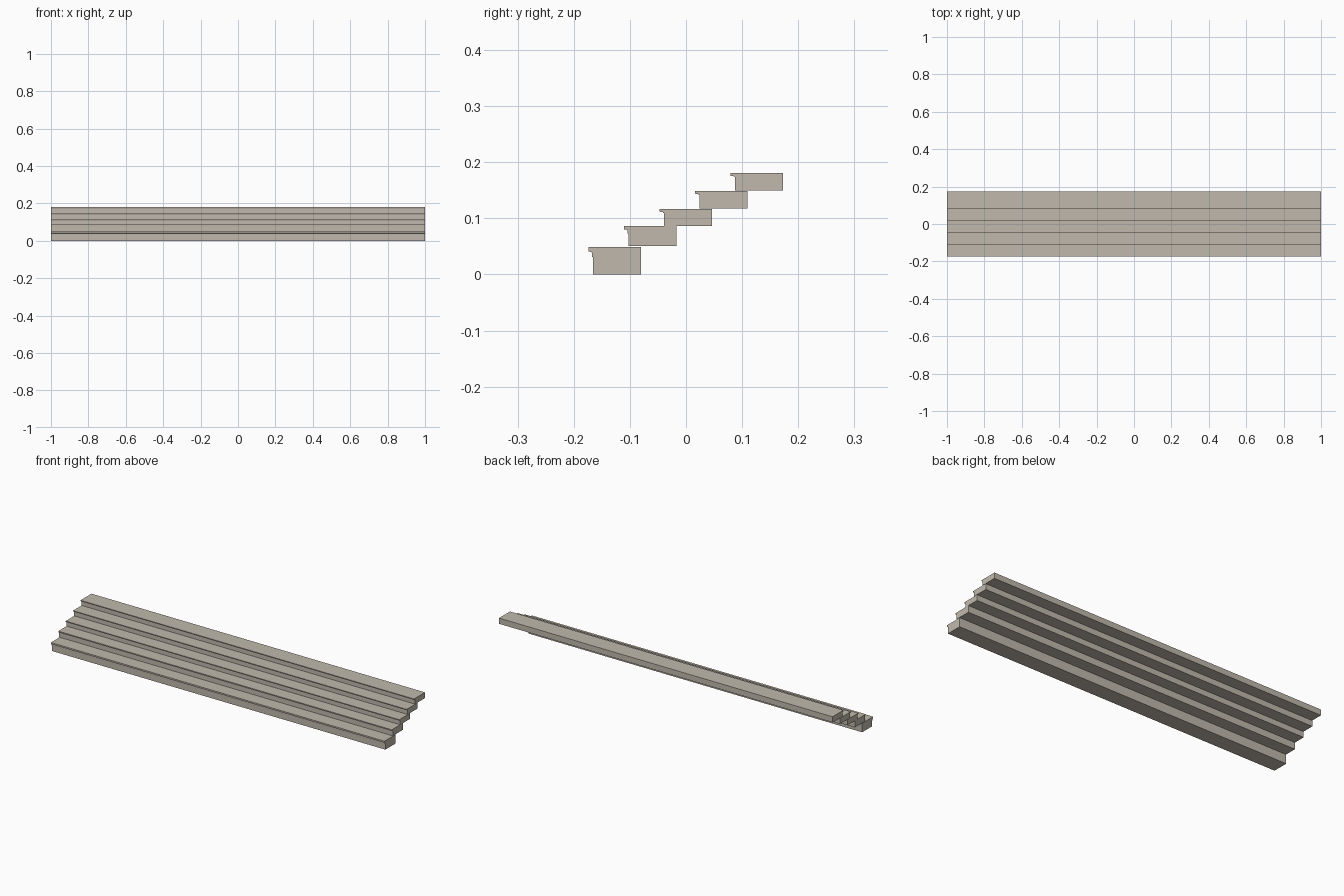
import bpy, bmesh

if "Cube" in bpy.data.objects:
    bpy.data.objects.remove(bpy.data.objects["Cube"])

stone = bpy.data.materials.new("warm_grey_stone")
stone.diffuse_color = (0.53, 0.485, 0.415, 1)
stone.use_nodes = True
stone.node_tree.nodes["Principled BSDF"].inputs["Base Color"].default_value = stone.diffuse_color

HALF = 1.0      # half length of the flight
DEPTH = 0.0855  # body depth of one step
NOSE = 0.008    # overhang of the tread edge


def make_step(name, y, z0, z1, lip, cove):
    """Extrude one step profile along x: block with overhanging nosing."""
    prof = [(y, z0), (y + DEPTH, z0), (y + DEPTH, z1), (y - NOSE, z1),
            (y - NOSE, z1 - lip), (y - 0.002, z1 - lip - 0.001),
            (y - 0.0015, z1 - lip - cove), (y, z1 - lip - cove)]
    bm = bmesh.new()
    face = bm.faces.new([bm.verts.new((-HALF, py, pz)) for py, pz in prof])
    ext = bmesh.ops.extrude_face_region(bm, geom=[face])
    moved = [v for v in ext["geom"] if isinstance(v, bmesh.types.BMVert)]
    bmesh.ops.translate(bm, verts=moved, vec=(2 * HALF, 0, 0))
    bmesh.ops.recalc_face_normals(bm, faces=bm.faces)
    mesh = bpy.data.meshes.new(name)
    bm.to_mesh(mesh)
    bm.free()
    mesh.materials.append(stone)
    obj = bpy.data.objects.new(name, mesh)
    bpy.context.collection.objects.link(obj)


# Five steps: bottom height, top height, lip thickness, moulding height
levels = [(0.0, 0.049, 0.008, 0.010), (0.0505, 0.0865, 0.006, 0.007),
          (0.0865, 0.117, 0.005, 0.002), (0.118, 0.149, 0.005, 0.002),
          (0.150, 0.181, 0.005, 0.002)]
for i, (z0, z1, lip, cove) in enumerate(levels):
    make_step(f"step_{i + 1}", -0.166 + i * 0.0634, z0, z1, lip, cove)
